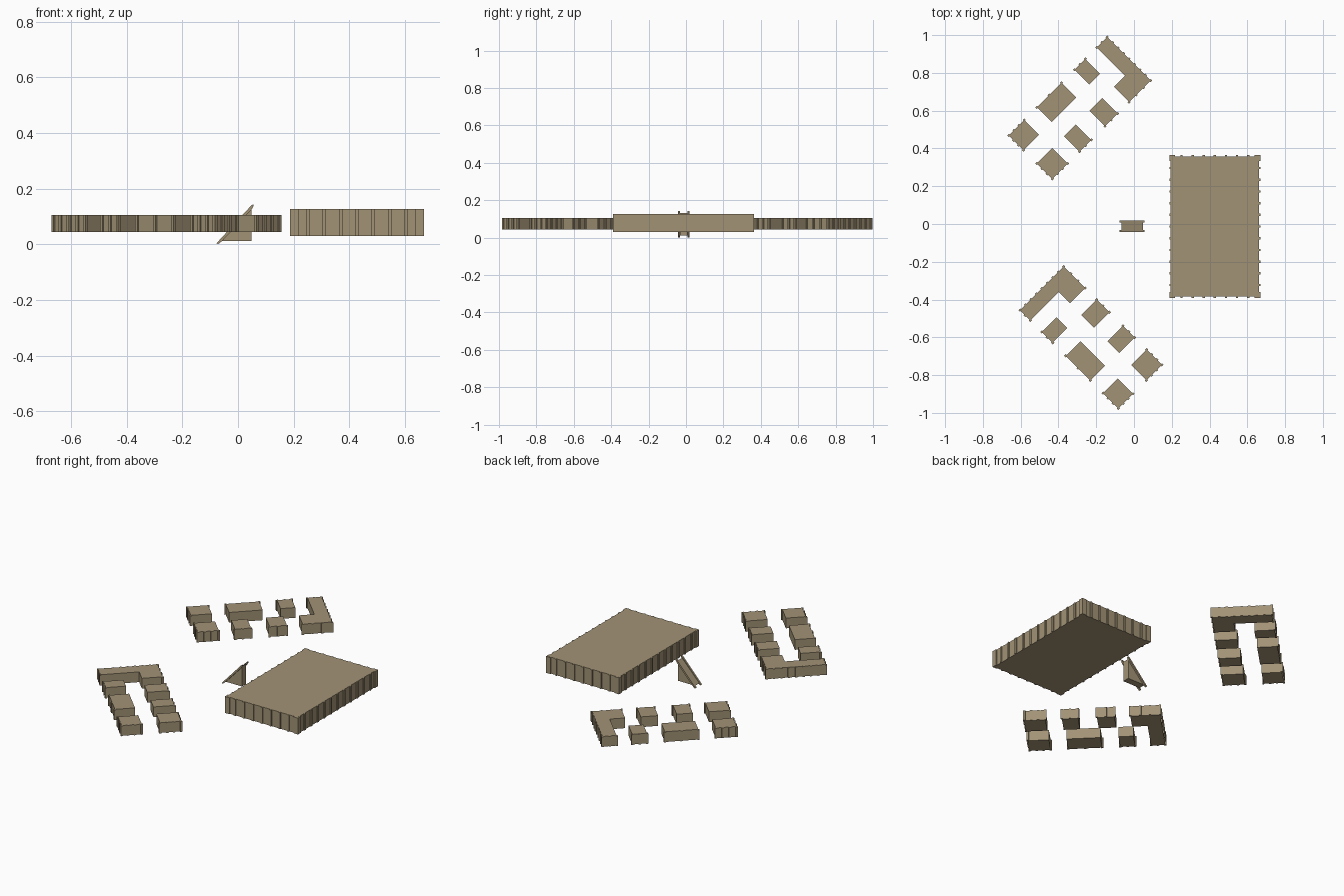
import bpy, bmesh, math
from mathutils import Matrix, Vector

if "Cube" in bpy.data.objects:
    bpy.data.objects.remove(bpy.data.objects["Cube"])


def material(name, rgb):
    m = bpy.data.materials.new(name)
    m.diffuse_color = (*rgb, 1)
    m.use_nodes = True
    m.node_tree.nodes["Principled BSDF"].inputs["Base Color"].default_value = m.diffuse_color
    return m


STONE = material("sandstone", (0.36, 0.29, 0.18))


def finish(name, bm, matrix=Matrix()):
    bmesh.ops.recalc_face_normals(bm, faces=bm.faces)
    me = bpy.data.meshes.new(name)
    bm.to_mesh(me)
    bm.free()
    ob = bpy.data.objects.new(name, me)
    me.materials.append(STONE)
    ob.matrix_world = matrix
    bpy.context.collection.objects.link(ob)
    return ob


def add_prism(bm, pts, axis, a, b):
    """Extrude an outline along z (axis 2) or y (axis 1) from a to b."""
    place = (lambda p, t: (p[0], p[1], t)) if axis == 2 else (lambda p, t: (p[0], t, p[1]))
    face = bm.faces.new([bm.verts.new(place(p, a)) for p in pts])
    ext = bmesh.ops.extrude_face_region(bm, geom=[face])
    step = Vector((0, 0, b - a)) if axis == 2 else Vector((0, b - a, 0))
    bmesh.ops.translate(bm, vec=step, verts=[g for g in ext["geom"] if isinstance(g, bmesh.types.BMVert)])


def add_box(bm, x0, x1, y0, y1, z0, z1):
    add_prism(bm, [(x0, y0), (x1, y0), (x1, y1), (x0, y1)], 2, z0, z1)


def add_pilasters(bm, p, q, bays, width, depth, z0, z1, corner=None):
    """Row of pilasters standing out on both sides of the wall line p-q."""
    p, q = Vector(p), Vector(q)
    along = (q - p).normalized()
    out = Vector((along.y, -along.x))
    for i in range(bays + 1):
        w = corner if corner and i in (0, bays) else width
        c = p.lerp(q, i / bays)
        if i == 0:
            c = c + along * (w / 2 - depth)
        elif i == bays:
            c = c - along * (w / 2 - depth)
        ring = [c + along * s * w / 2 + out * t * depth
                for s, t in ((-1, -1), (1, -1), (1, 1), (-1, 1))]
        add_prism(bm, ring, 2, z0, z1)


# Main hall: a large flat slab
X0, X1, Y0, Y1 = 0.193, 0.663, -0.385, 0.358
bm = bmesh.new()
add_box(bm, X0, X1, Y0, Y1, 0.029, 0.127)
finish("main_hall", bm)

# Pilasters on all four hall walls, wider at the corners
bm = bmesh.new()
for p, q, bays in (((X0, Y0), (X1, Y0), 8), ((X1, Y0), (X1, Y1), 12),
                   ((X1, Y1), (X0, Y1), 8), ((X0, Y1), (X0, Y0), 12)):
    add_pilasters(bm, p, q, bays, 0.012, 0.006, 0.029, 0.1265, 0.03)
finish("hall_pilasters", bm)

# Entrance ramp with a sloping rail on either side
bm = bmesh.new()
add_prism(bm, [(-0.066, 0.012), (0.048, 0.012), (0.048, 0.132)], 1, -0.032, 0.009)
finish("entrance_ramp", bm)
for side, y in (("front", -0.042), ("back", 0.008)):
    bm = bmesh.new()
    add_prism(bm, [(-0.077, 0.004), (-0.072, 0), (-0.058, 0.011), (0.048, 0.124),
                   (0.055, 0.136), (0.055, 0.143), (0.049, 0.141)], 1, y, y + 0.011)
    finish("ramp_rail_" + side, bm)

# Courtyard wings: u runs along the wing, v across it
Z0, Z1 = 0.044, 0.105
U0, U1, V0, V1 = -0.137, 0.599, 0.474, 0.800
BLOCKS = [("end_block_outer", U0, -0.022, 0.69, V1),
          ("long_block", 0.073, 0.257, 0.69, V1),
          ("small_block_outer", 0.355, 0.436, 0.69, V1),
          ("end_block_inner", U0, -0.022, V0, 0.59),
          ("small_block_inner", 0.067, 0.155, V0, 0.59),
          ("middle_block_inner", 0.257, 0.352, V0, 0.59)]


def build_wing(name, angle, du, dv):
    m = Matrix.Rotation(angle, 4, 'Z') @ Matrix.Translation((du, dv, 0))
    # separate blocks
    for part, a, b, c, d in BLOCKS:
        bm = bmesh.new()
        add_box(bm, a, b, c, d, Z0, Z1)
        finish(name + "_" + part, bm, m)
    # L-shaped head building
    bm = bmesh.new()
    add_prism(bm, [(0.438, V0), (U1, V0), (U1, V1), (0.522, V1),
                   (0.522, 0.588), (0.438, 0.588)], 2, Z0, Z1)
    finish(name + "_corner_building", bm, m)
    # pilasters on the outward walls only
    bm = bmesh.new()
    walls = [((U1, V0), (U1, V1), 8), ((0.438, V0), (U1, V0), 3), ((U1, V1), (0.522, V1), 2)]
    for part, a, b, c, d in BLOCKS:
        v = d if d == V1 else c
        ends = ((b, v), (a, v)) if v == V1 else ((a, v), (b, v))
        walls.append((*ends, 3 if part.startswith("end") else 2))
        if a == U0:
            walls.append(((a, d), (a, c), 3))
    for p, q, bays in walls:
        add_pilasters(bm, p, q, bays, 0.012, 0.006, Z0, Z1 - 0.0005)
    finish(name + "_pilasters", bm, m)


build_wing("back_wing", math.radians(45), 0, 0)
build_wing("front_wing", math.radians(135), -0.495, -0.051)
